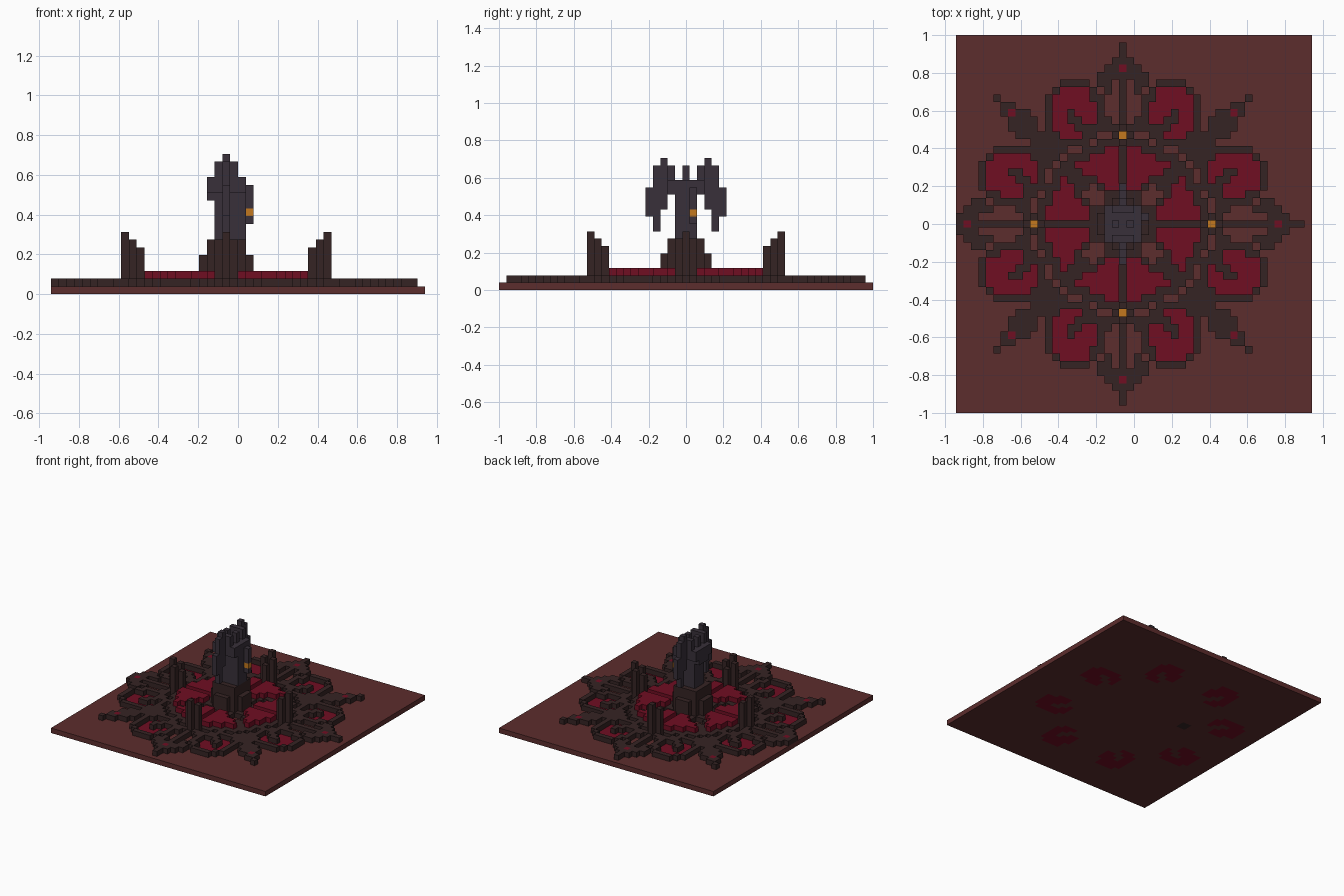
import bpy
import bmesh
import math

cube = bpy.data.objects.get("Cube")
if cube:
    bpy.data.objects.remove(cube, do_unlink=True)

S = 2 / 51              # block size
LEFT, RIGHT, HALF = -22, 25, 25   # slab extent in blocks around the pattern centre
CX = -1.5 * S           # pattern centre
blocks = {}             # (i, j, k) -> part name


def material(name, rgb):
    m = bpy.data.materials.new(name)
    m.use_nodes = True
    m.diffuse_color = (*rgb, 1)
    bsdf = next(n for n in m.node_tree.nodes if n.type == 'BSDF_PRINCIPLED')
    bsdf.inputs["Base Color"].default_value = (*rgb, 1)
    bsdf.inputs["Roughness"].default_value = 0.9
    return m


clay = material("clay brown", (0.107, 0.026, 0.026))
dark = material("dark brown", (0.036, 0.0176, 0.0176))
red = material("deep red", (0.162, 0.0044, 0.016))
slate = material("slate", (0.04, 0.03, 0.042))
amber = material("amber", (0.55, 0.19, 0.013))


def column(part, i, j, lo, hi):
    if LEFT <= i <= RIGHT:
        for k in range(lo, hi):
            blocks[i, j, k] = part


def mirrored(i, j):
    """All eight mirror images of a block position."""
    return {(sx * a, sy * b) for a, b in ((i, j), (j, i))
            for sx in (-1, 1) for sy in (-1, 1)}


def column8(part, i, j, lo, hi):
    for a, b in mirrored(i, j):
        column(part, a, b, lo, hi)


def remove8(i, j, k):
    for a, b in mirrored(i, j):
        blocks.pop((a, b, k), None)


def stamp(rows, i0, top, red_part, red_layer):
    """Small pixel motif: # is raised tracery, R is red inlay."""
    for r, row in enumerate(rows):
        for c, ch in enumerate(row):
            if ch == "#":
                column8("tracery", i0 + c, top - r, 1, 2)
            elif ch == "R":
                remove8(i0 + c, top - r, 1)
                column8(red_part, i0 + c, top - r, red_layer, red_layer + 1)


# ground slab
for i in range(LEFT, RIGHT + 1):
    for j in range(-HALF, HALF + 1):
        column("ground_slab", i, j, 0, 1)

# raised disc with a recessed ring
for i in range(-14, 15):
    for j in range(-14, 15):
        r = math.hypot(i, j)
        ring = 11.6 <= r < 12.5 and min(abs(i), abs(j)) > 1
        if r <= 13.5 and not ring:
            column("tracery", i, j, 1, 2)

# recessed diagonal strokes near the middle
for i, j in ((3, 3), (4, 4), (4, 3), (5, 4)):
    remove8(i, j, 1)

# curled leaves, sunk inlay
stamp(["...####..",
       "..#RRRR#.",
       ".##RRRRR#",
       ".#RRRRRR#",
       ".#RRR#RR#",
       "##RR##RR#",
       ".####RRR#",
       "..##RRR##",
       "...######"], 2, 19, "leaf_inlay", 0)

# axis spikes with hooked heads
stamp(["#", "#", "##", "R##", "####", "#.##", "#.#", "#", "#", "#", "#", "#"],
      0, 24, "spike_gem", 1)

# diagonal spikes
for d in range(10, 18):
    column8("tracery", d, d, 1, 2)
    if d < 17:
        column8("tracery", d, d - 1, 1, 2)
for d in (14, 15):
    column8("tracery", d, d - 2, 1, 2)
column8("spike_gem", 15, 15, 1, 2)

# dark patch on the underside
for i in (-9, -8):
    for j in (2, 3):
        column("tracery", i, j, 0, 1)

# petals around the tower
for j, width in zip(range(10, 4, -1), (2, 4, 6, 5, 3, 2)):
    for i in range(1, width + 1):
        column8("petals", i, j, 2, 3)

# four lantern posts
for a, b, top in ((11, 0, 6), (12, 1, 7), (13, 0, 8)):
    column8("lantern_posts", a, b, 2, top)
column8("lantern_lights", 12, 0, 2, 3)

# stepped tower base
for i in range(-3, 4):
    for j in range(-3, 4):
        if abs(i) + abs(j) <= 4 and max(abs(i), abs(j)) < 3:
            column("tower_base", i, j, 1, 7)
        elif max(abs(i), abs(j)) == 3 and min(abs(i), abs(j)) < 2:
            column("tower_base", i, j, 1, 5)

# tower body, horns and chin
for j in (-1, 0, 1):
    for i in range(-1, 3):
        column("tower_body", i, j, 7, 15)
    column("tower_body", -2, j, 12, 15)
for i in (-1, 1):
    column("tower_body", i, 0, 15, 17)
column("tower_body", 3, 1, 9, 14)
column("tower_light", 3, 1, 10, 11)

# hanging wings on both sides
for s in (-1, 1):
    for i in range(-2, 3):
        column("tower_wings", i, 2 * s, 13, 17 if abs(i) < 2 else 15)
    for j, lo, hi in ((3, 11, 18), (4, 8, 17), (5, 10, 14)):
        column("tower_wings", 0, j * s, lo, hi)

# one mesh per part, outer faces only
PARTS = {"ground_slab": clay, "tracery": dark, "leaf_inlay": red,
         "spike_gem": red, "petals": red, "lantern_posts": dark,
         "lantern_lights": amber, "tower_base": dark, "tower_body": slate,
         "tower_wings": slate, "tower_light": amber}


def build(part, mat):
    bm = bmesh.new()
    verts = {}

    def vert(p):
        if p not in verts:
            verts[p] = bm.verts.new((CX + (p[0] - 0.5) * S, (p[1] - 0.5) * S, p[2] * S))
        return verts[p]

    for cell in [c for c, name in blocks.items() if name == part]:
        for axis in range(3):
            u, v = (axis + 1) % 3, (axis + 2) % 3
            for side in (0, 1):
                near = list(cell)
                near[axis] += 2 * side - 1
                if tuple(near) in blocks:
                    continue
                quad = []
                for du, dv in ((0, 0), (1, 0), (1, 1), (0, 1)):
                    p = list(cell)
                    p[axis] += side
                    p[u] += du
                    p[v] += dv
                    quad.append(vert(tuple(p)))
                bm.faces.new(quad if side else quad[::-1])
    mesh = bpy.data.meshes.new(part)
    bm.to_mesh(mesh)
    bm.free()
    mesh.materials.append(mat)
    bpy.context.collection.objects.link(bpy.data.objects.new(part, mesh))


for part, mat in PARTS.items():
    build(part, mat)
